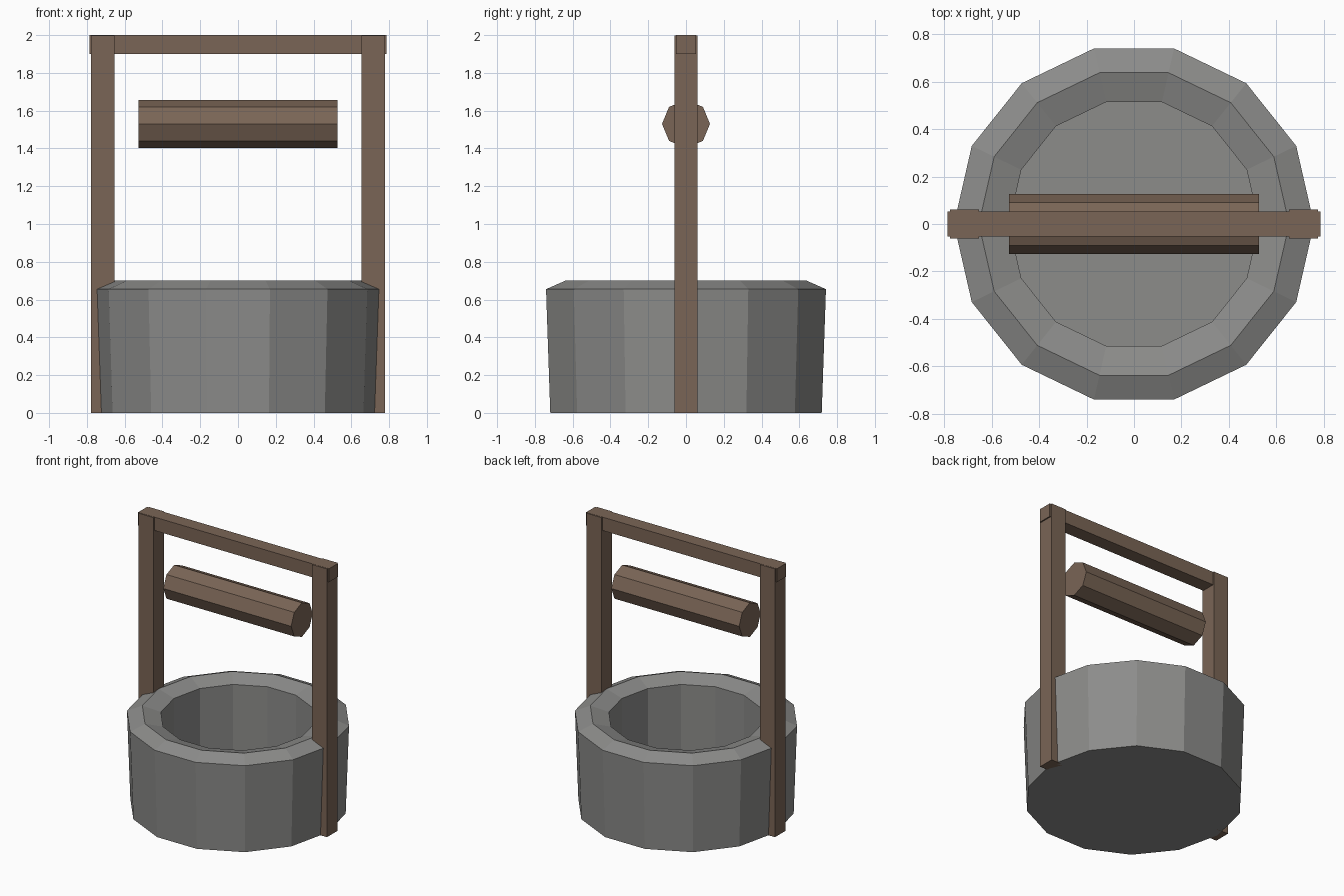
import bpy, bmesh, math

cube = bpy.data.objects.get("Cube")
if cube:
    bpy.data.objects.remove(cube, do_unlink=True)


def make_material(name, rgb):
    mat = bpy.data.materials.new(name)
    mat.use_nodes = True
    mat.diffuse_color = (*rgb, 1)
    mat.node_tree.nodes["Principled BSDF"].inputs["Base Color"].default_value = (*rgb, 1)
    return mat


stone = make_material("grey stone", (0.262, 0.262, 0.255))
wood = make_material("brown wood", (0.195, 0.13, 0.092))


def add_object(name, bm, mat):
    bmesh.ops.recalc_face_normals(bm, faces=bm.faces)
    mesh = bpy.data.meshes.new(name)
    bm.to_mesh(mesh)
    bm.free()
    mesh.materials.append(mat)
    obj = bpy.data.objects.new(name, mesh)
    bpy.context.collection.objects.link(obj)
    return obj


def add_box(name, low, high, mat):
    bm = bmesh.new()
    bmesh.ops.create_cube(bm, size=1)
    for v in bm.verts:
        v.co = [a + (b - a) * (c + 0.5) for a, b, c in zip(low, high, v.co)]
    return add_object(name, bm, mat)


def add_lathe(name, profile, sides, mat):
    """Spin (radius, z) points about z and cap both ends."""
    bm = bmesh.new()
    rings = []
    for r, z in profile:
        angles = [2 * math.pi * i / sides for i in range(sides)]
        rings.append([bm.verts.new((r * math.cos(a), r * math.sin(a), z)) for a in angles])
    for lower, upper in zip(rings, rings[1:]):
        for i in range(sides):
            j = (i + 1) % sides
            bm.faces.new((lower[i], lower[j], upper[j], upper[i]))
    bm.faces.new(rings[0])
    bm.faces.new(rings[-1])
    return add_object(name, bm, mat)


# Stone wall: flared outside, ridged rim, hollow inside with a floor
add_lathe("stone_wall", [(0.737, 0), (0.76, 0.655), (0.655, 0.7),
                         (0.528, 0.662), (0.528, 0.06)], 14, stone)

# Upright posts
for name, side in (("left_post", 1), ("right_post", -1)):
    x0, x1 = sorted((side * 0.654, side * 0.777))
    add_box(name, (x0, -0.061, 0), (x1, 0.061, 1.999), wood)

# Beam across the post tops
add_box("top_beam", (-0.787, -0.052, 1.9), (0.787, 0.052, 2), wood)

# Octagonal winding drum
drum = add_lathe("winding_drum", [(0.127, -0.527), (0.127, 0.527)], 8, wood)
drum.rotation_euler.y = math.pi / 2
drum.location.z = 1.53
